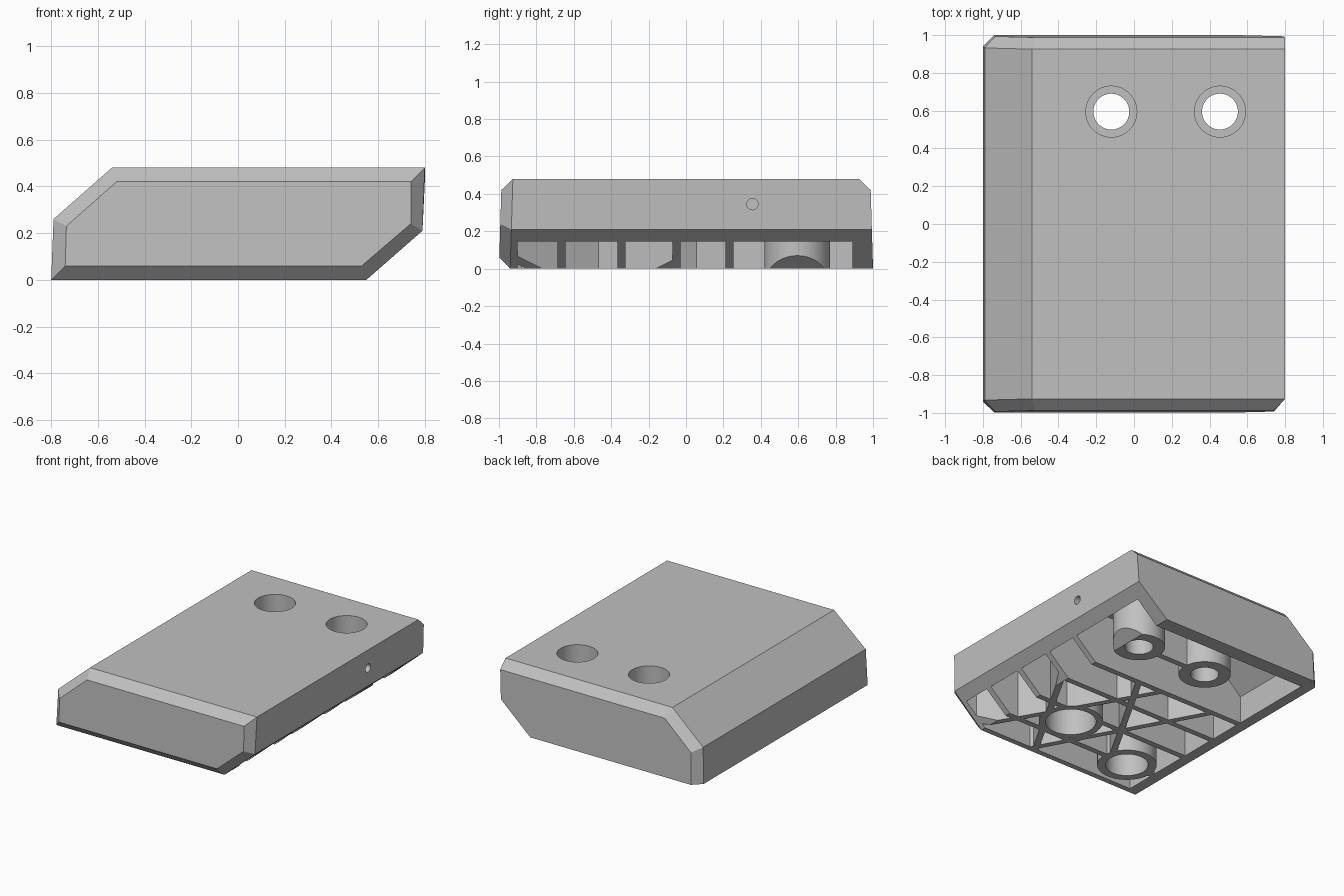
import bpy, bmesh, math
from mathutils import Vector

cube = bpy.data.objects.get("Cube")
if cube:
    bpy.data.objects.remove(cube, do_unlink=True)

grey = bpy.data.materials.new("mid_grey")
grey.use_nodes = True
colour = (0.53, 0.53, 0.53, 1)
grey.diffuse_color = colour
grey.node_tree.nodes["Principled BSDF"].inputs["Base Color"].default_value = colour


def finish(name, bm):
    bmesh.ops.recalc_face_normals(bm, faces=bm.faces)
    mesh = bpy.data.meshes.new(name)
    bm.to_mesh(mesh)
    bm.free()
    mesh.materials.append(grey)
    ob = bpy.data.objects.new(name, mesh)
    bpy.context.collection.objects.link(ob)
    return ob


def loft(name, rings):
    """Skin a list of matching closed rings and cap both ends."""
    bm = bmesh.new()
    loops = [[bm.verts.new(p) for p in ring] for ring in rings]
    n = len(loops[0])
    for a, b in zip(loops, loops[1:]):
        for i in range(n):
            j = (i + 1) % n
            bm.faces.new((a[i], a[j], b[j], b[i]))
    bm.faces.new(loops[0])
    bm.faces.new(loops[-1])
    return finish(name, bm)


def cylinder(name, centre, radius, z0, z1):
    rings = []
    for z in (z0, z1):
        angles = [math.tau * i / 48 for i in range(48)]
        rings.append([(centre[0] + radius * math.cos(t),
                       centre[1] + radius * math.sin(t), z) for t in angles])
    return loft(name, rings)


def rib(p, q, width=0.042):
    """Upright bar between two plan points, taller than the recess."""
    p, q = Vector(p), Vector(q)
    d = (q - p).normalized()
    side = Vector((-d.y, d.x)) * width / 2
    plan = (p + side, p - side, q - side, q + side)
    return loft("rib_tool", [[(c.x, c.y, z) for c in plan] for z in (-0.3, 0.6)])


def carve(target, tool):
    mod = target.modifiers.new("carve", 'BOOLEAN')
    mod.operation = 'DIFFERENCE'
    mod.solver = 'EXACT'
    mod.object = tool
    tool.hide_render = True
    bpy.context.view_layer.objects.active = target
    bpy.ops.object.modifier_apply(modifier=mod.name)
    bpy.data.objects.remove(tool, do_unlink=True)


# Block: slanted section with bevelled ends and slightly drafted end faces
outer = [(-0.8, 0), (0.55, 0), (0.79, 0.21), (0.8, 0.48), (-0.54, 0.48), (-0.79, 0.26)]
front = [(-0.74, 0.06), (0.53, 0.06), (0.74, 0.24), (0.74, 0.42), (-0.52, 0.42), (-0.735, 0.23)]
back = [(-0.74, 0), (0.55, 0), (0.79, 0.21), (0.8, 0.42), (-0.52, 0.42), (-0.735, 0.23)]


def ring(section, y, draft):
    return [(x, y + draft * z, z) for x, z in section]


block = loft("block", [ring(front, -1, 0.03), ring(outer, -0.94, 0.03),
                       ring(outer, 0.94, -0.03), ring(back, 1, -0.03)])

# Recess underneath, open through the undercut side
section = [(-0.72, -0.1), (0.715, -0.1), (0.715, 0.145), (0.715, 0.39), (-0.52, 0.39), (-0.72, 0.2)]
recess = loft("recess_tool", [ring(section, -0.9, 0), ring(section, 0.89, 0)])

# Ribs left standing in the recess: straight ones, then diagonals
for y in (-0.665, -0.345, -0.05, 0.232):
    carve(recess, rib((-1, y), (1, y)))
diagonals = [((0.59, -0.05), (0.08, -0.95)), ((0.15, 0.23), (-0.38, -0.7)),
             ((0.63, -0.95), (-0.05, 0.23)), ((0.16, -0.95), (-0.49, 0.23))]
for p, q in diagonals:
    carve(recess, rib(p, q))

# Screw bosses, joined by a web, and front sockets
screws = [(-0.12, 0.595), (0.455, 0.595)]
sockets = [((-0.5, -0.67), 0.2, 0.143), ((0.16, -0.47), 0.215, 0.17)]
carve(recess, rib(*screws))
for c in screws:
    carve(recess, cylinder("boss_tool", c, 0.175, -0.3, 0.6))
for c, r, bore in sockets:
    carve(recess, cylinder("socket_tool", c, r, -0.31, 0.61))
carve(block, recess)

# Bores: counterbored screw holes and blind sockets
for c in screws:
    carve(block, cylinder("counterbore_tool", c, 0.135, 0.15, 0.7))
    carve(block, cylinder("bore_tool", c, 0.095, -0.2, 0.3))
for c, r, bore in sockets:
    carve(block, cylinder("socket_bore_tool", c, bore, -0.2, 0.385))

# Small blind hole in the undercut side
pin = cylinder("pin_tool", (0, 0), 0.03, -0.06, 0.06)
pin.rotation_euler = (0, math.pi / 2, 0)
pin.location = (0.8, 0.355, 0.345)
bpy.context.view_layer.update()
carve(block, pin)

bpy.ops.object.select_all(action='DESELECT')
block.select_set(True)
bpy.context.view_layer.objects.active = block
bpy.ops.object.shade_smooth_by_angle(angle=math.radians(20))
